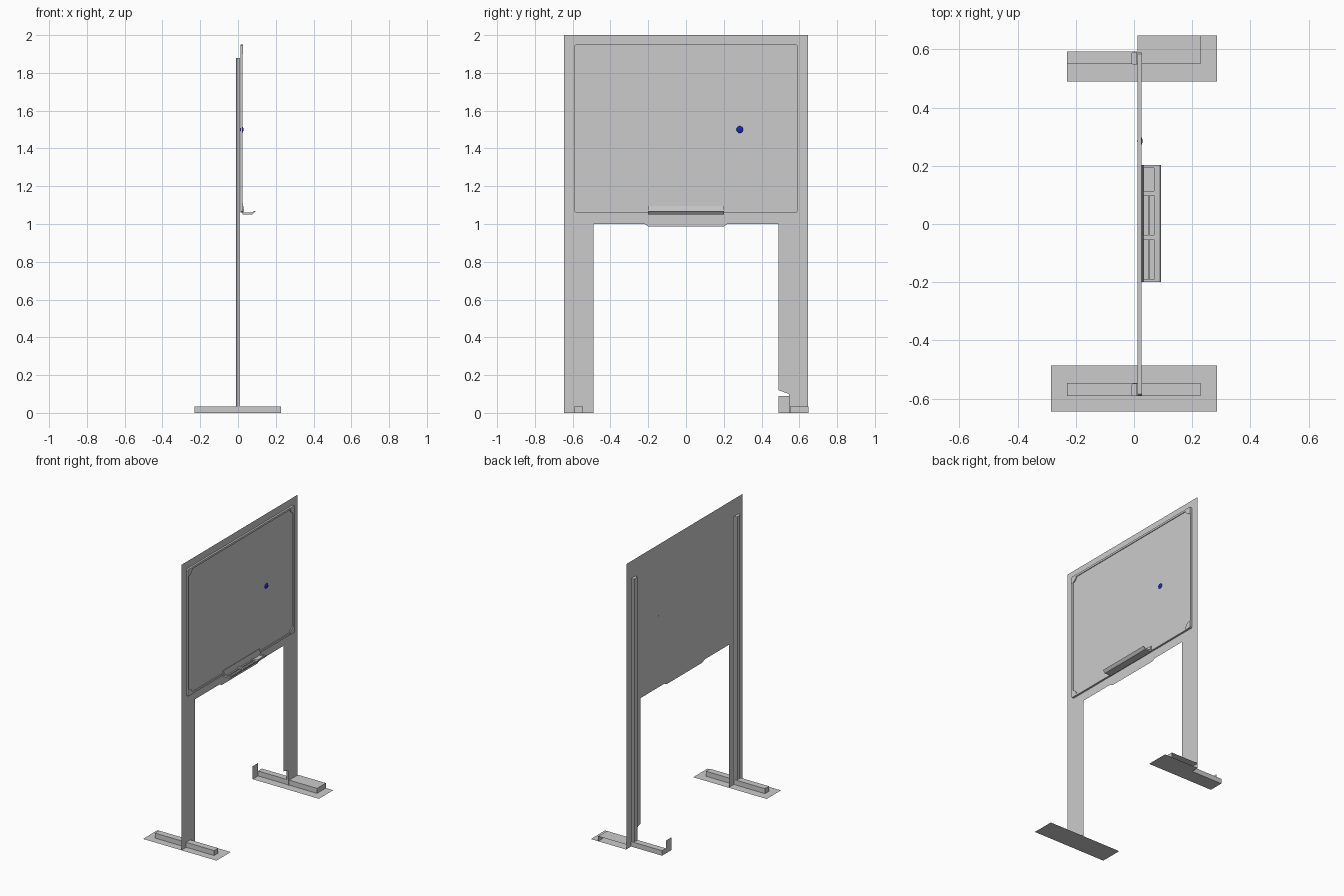
import bpy, bmesh
from math import sin, cos, pi
from mathutils import Vector

if "Cube" in bpy.data.objects:
    bpy.data.objects.remove(bpy.data.objects["Cube"])


def mesh_object(name, bm):
    bmesh.ops.recalc_face_normals(bm, faces=bm.faces[:])
    me = bpy.data.meshes.new(name)
    bm.to_mesh(me)
    bm.free()
    ob = bpy.data.objects.new(name, me)
    bpy.context.collection.objects.link(ob)
    return ob


def poly(name, pts, extrude=None):
    """Flat sheet from 3D points, optionally extruded into a prism."""
    bm = bmesh.new()
    f = bm.faces.new([bm.verts.new(p) for p in pts])
    if extrude:
        r = bmesh.ops.extrude_face_region(bm, geom=[f], use_keep_orig=True)
        vs = [g for g in r['geom'] if isinstance(g, bmesh.types.BMVert)]
        bmesh.ops.translate(bm, verts=vs, vec=Vector(extrude))
    return mesh_object(name, bm)


def box(name, x0, x1, y0, y1, z0, z1):
    return poly(name, [(x0, y0, z0), (x1, y0, z0), (x1, y1, z0), (x0, y1, z0)],
                (0, 0, z1 - z0))


def flat_z(name, pts, z):
    return poly(name, [(x, y, z) for x, y in pts])


def rounded_rect(y0, y1, z0, z1, r, n=5):
    pts = []
    for cy, cz, a0 in ((y1 - r, z1 - r, 0), (y0 + r, z1 - r, pi / 2),
                       (y0 + r, z0 + r, pi), (y1 - r, z0 + r, 1.5 * pi)):
        for i in range(n + 1):
            a = a0 + i / n * pi / 2
            pts.append((cy + r * cos(a), cz + r * sin(a)))
    return pts


XS = 0.0115                       # plane of the backing sheet
BY0, BY1, BZ0, BZ1 = -0.59, 0.59, 1.06, 1.95

# backing sheet with two wide legs and a small sag below the tray
poly("backing_sheet", [(XS, y, z) for y, z in (
    (-0.645, 2), (-0.645, 0), (-0.49, 0), (-0.49, 1), (-0.22, 1), (-0.2, 0.987),
    (0.2, 0.987), (0.22, 1), (0.49, 1), (0.49, 0.12), (0.545, 0.1), (0.545, 0),
    (0.645, 0), (0.645, 2))])

# rear posts
for side, s in (("left", -1), ("right", 1)):
    y0, y1 = sorted((s * 0.548, s * 0.591))
    b, x = 0.006, 0.01
    poly(side + "_post", [(x, y0, 0), (x, y1, 0), (b - x, y1, 0), (-x, y1 - b, 0),
                          (-x, y0 + b, 0), (b - x, y0, 0)], (0, 0, 1.88))

# left foot: bar on a floor sheet
box("left_foot_bar", -0.23, 0.228, -0.591, -0.546, 0, 0.035)
flat_z("left_floor_sheet", [(-0.285, -0.645), (0.285, -0.645),
                            (0.285, -0.487), (-0.285, -0.487)], 0)

# right foot: bar widened at the front, open outer side, upright end fin
flat_z("right_foot_top", [(-0.23, 0.55), (0.228, 0.55), (0.228, 0.648), (0.012, 0.648),
                          (0.012, 0.593), (-0.23, 0.593)], 0.035)
walls = [((-0.23, 0.55), (0.228, 0.55)), ((0.228, 0.55), (0.228, 0.648)),
         ((-0.23, 0.593), (0.012, 0.593)), ((-0.23, 0.55), (-0.23, 0.593))]
for i, (a, b) in enumerate(walls):
    poly("right_foot_wall_%d" % i, [(*a, 0), (*b, 0), (*b, 0.035), (*a, 0.035)])
poly("right_foot_fin", [(-0.23, 0.49, 0), (-0.23, 0.548, 0),
                        (-0.23, 0.548, 0.09), (-0.23, 0.49, 0.09)])
flat_z("right_floor_sheet", [(-0.23, 0.49), (0.285, 0.49), (0.285, 0.648), (0.012, 0.648),
                             (0.012, 0.593), (-0.23, 0.593)], 0)

# writing panel
outer = rounded_rect(BY0, BY1, BZ0, BZ1, 0.015)
poly("writing_panel", [(0.012, y, z) for y, z in
                       rounded_rect(BY0 + .005, BY1 - .005, BZ0 + .005, BZ1 - .005, 0.012)],
     (0.008, 0, 0))

# raised frame around the panel
w = 0.014
inner = rounded_rect(BY0 + w, BY1 - w, BZ0 + w, BZ1 - w, 0.004)
bm = bmesh.new()
rings = [[bm.verts.new((x, y, z)) for y, z in loop]
         for x, loop in ((0.012, outer), (0.025, outer), (0.025, inner), (0.012, inner))]
n = len(outer)
for k in range(4):
    a, b = rings[k], rings[(k + 1) % 4]
    for i in range(n):
        j = (i + 1) % n
        bm.faces.new((a[i], a[j], b[j], b[i]))
mesh_object("panel_frame", bm)

# quarter round corner caps
for name, cy, cz in (("lower_left", BY0, BZ0), ("lower_right", BY1, BZ0),
                     ("upper_left", BY0, BZ1), ("upper_right", BY1, BZ1)):
    sy, sz = (1 if cy < 0 else -1), (1 if cz < 1.5 else -1)
    c, r = 0.006, 0.05
    pts = [(c, 0), *[(r * cos(i / 8 * pi / 2), r * sin(i / 8 * pi / 2)) for i in range(9)],
           (0, c)]
    poly(name + "_corner_cap", [(0.012, cy + sy * u, cz + sz * v) for u, v in pts],
         (0.015, 0, 0))

# pen tray: back flange, slotted floor and sloped lip
TY0, TY1 = -0.2, 0.202
poly("tray_flange", [(x, TY0, z) for x, z in (
    (0.025, 1.05), (0.033, 1.05), (0.033, 1.062), (0.028, 1.094), (0.025, 1.094))],
    (0, TY1 - TY0, 0))
poly("tray_lip", [(x, TY0, z) for x, z in (
    (0.069, 1.05), (0.076, 1.05), (0.092, 1.068), (0.089, 1.07), (0.074, 1.061),
    (0.069, 1.061))], (0, TY1 - TY0, 0))
box("tray_bottom", 0.033, 0.069, TY0, TY1, 1.05, 1.053)
for i, (y0, y1) in enumerate(((TY0, -0.19), (-0.053, -0.038), (0.098, 0.113), (0.193, TY1))):
    box("tray_divider_%d" % i, 0.033, 0.069, y0, y1, 1.053, 1.061)
for i, (y0, y1) in enumerate(((-0.19, -0.053), (-0.038, 0.098))):
    box("tray_pen_rib_%d" % i, 0.049, 0.053, y0, y1, 1.053, 1.061)

# blue round magnet
bpy.ops.mesh.primitive_uv_sphere_add(segments=20, ring_count=10, radius=1,
                                     location=(0.02, 0.285, 1.5))
magnet = bpy.context.object
magnet.name = "magnet"
magnet.scale = (0.009, 0.018, 0.018)
bpy.ops.object.shade_smooth_by_angle()
mat = bpy.data.materials.new("blue")
mat.diffuse_color = (0.01, 0.02, 0.5, 1)
mat.use_nodes = True
mat.node_tree.nodes["Principled BSDF"].inputs["Base Color"].default_value = mat.diffuse_color
magnet.data.materials.append(mat)
